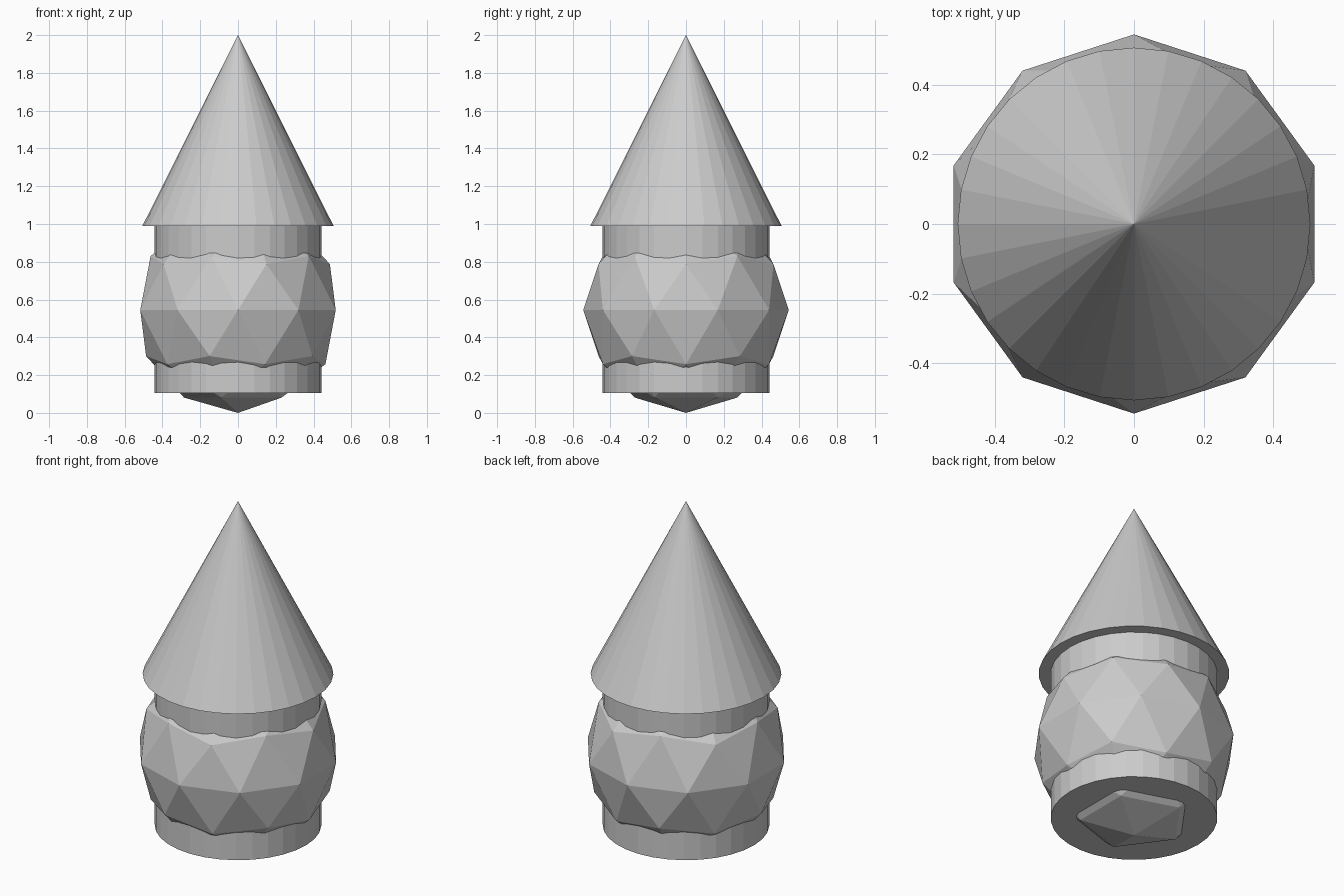
import bpy

if "Cube" in bpy.data.objects:
    bpy.data.objects.remove(bpy.data.objects["Cube"])

# Faceted ball forming the belly, poking out below the collar
bpy.ops.mesh.primitive_ico_sphere_add(subdivisions=2, radius=0.544, location=(0, 0, 0.544))
bpy.context.object.name = "faceted_belly"

# Straight cylindrical core through the ball
bpy.ops.mesh.primitive_cylinder_add(vertices=32, radius=0.442, depth=0.885, location=(0, 0, 0.547))
bpy.context.object.name = "core_cylinder"

# Pointed roof
bpy.ops.mesh.primitive_cone_add(vertices=32, radius1=0.506, radius2=0, depth=1.01, location=(0, 0, 1.495))
bpy.context.object.name = "cone_roof"
